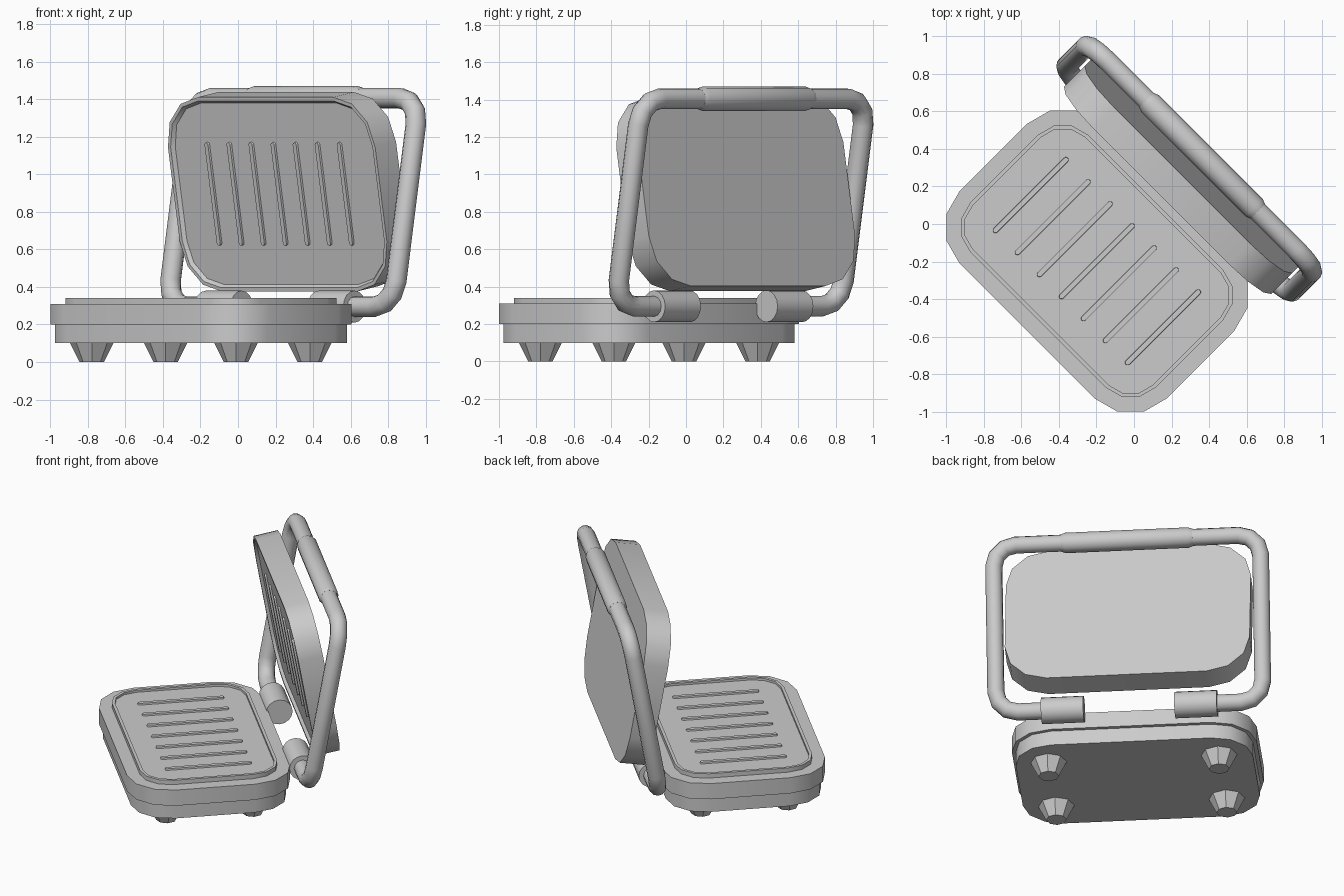
import bpy, bmesh, math
from mathutils import Matrix, Vector

if "Cube" in bpy.data.objects:
    bpy.data.objects.remove(bpy.data.objects["Cube"])

# Local frame: x = long side, y = towards the hinge. Whole model is turned -45 degrees.
TURN = Matrix.Rotation(math.radians(-45), 4, 'Z')
LEAN = math.radians(10)
HX, HY, R = 0.78, 0.525, 0.27      # half sizes and corner radius of the slabs
BASE_Y = -0.28
HINGE_Y, HINGE_Z = 0.318, 0.295


def finish(ob, matrix=Matrix()):
    ob.data.transform(TURN @ matrix)
    bpy.ops.object.select_all(action='DESELECT')
    ob.select_set(True)
    bpy.context.view_layer.objects.active = ob
    bpy.ops.object.shade_smooth_by_angle(angle=math.radians(32))
    return ob


def from_bmesh(name, bm, matrix=Matrix()):
    bmesh.ops.recalc_face_normals(bm, faces=bm.faces)
    me = bpy.data.meshes.new(name)
    bm.to_mesh(me)
    bm.free()
    ob = bpy.data.objects.new(name, me)
    bpy.context.collection.objects.link(ob)
    return finish(ob, matrix)


def rounded_rect(hx, hy, r, seg=3):
    pts = []
    for i, (sx, sy) in enumerate(((1, 1), (-1, 1), (-1, -1), (1, -1))):
        for k in range(seg + 1):
            a = math.radians(90 * (i + k / seg))
            pts.append((sx * (hx - r) + r * math.cos(a), sy * (hy - r) + r * math.sin(a)))
    return pts


def add_stack(bm, rings):
    """Skin a list of rings [(points, z), ...] and cap both ends."""
    loops = [[bm.verts.new((x, y, z)) for x, y in pts] for pts, z in rings]
    for a, b in zip(loops, loops[1:]):
        n = len(a)
        for i in range(n):
            bm.faces.new((a[i], a[(i + 1) % n], b[(i + 1) % n], b[i]))
    bm.faces.new(loops[0][::-1])
    bm.faces.new(loops[-1])


def slab(name, profile, matrix):
    bm = bmesh.new()
    add_stack(bm, [(rounded_rect(HX - d, HY - d, R - d), z) for d, z in profile])
    return from_bmesh(name, bm, matrix)


def ridges(name, z0, z1, matrix):
    bm = bmesh.new()
    for i in range(-3, 4):
        cx = i * 0.166
        rings = []
        for w, z in ((0.015, z0), (0.013, z1)):
            rings.append(([(x + cx, y) for x, y in rounded_rect(w, 0.265 + w, w * 0.98)], z))
        add_stack(bm, rings)
    return from_bmesh(name, bm, matrix)


def tube(name, pts, radii, depth):
    cu = bpy.data.curves.new(name, 'CURVE')
    cu.dimensions = '3D'
    cu.bevel_depth = depth
    cu.bevel_resolution = 4
    cu.use_fill_caps = True
    sp = cu.splines.new('POLY')
    sp.points.add(len(pts) - 1)
    for p, co, r in zip(sp.points, pts, radii):
        p.co = (*co, 1)
        p.radius = r
    ob = bpy.data.objects.new(name, cu)
    bpy.context.collection.objects.link(ob)
    bpy.ops.object.select_all(action='DESELECT')
    ob.select_set(True)
    bpy.context.view_layer.objects.active = ob
    bpy.ops.object.convert(target='MESH')
    return finish(bpy.context.view_layer.objects.active)


# Base: lower shell, upper shell with raised rim, cooking ridges
at_base = Matrix.Translation((0, BASE_Y, 0))
slab("lower_shell", [(0.025, 0.10), (0.025, 0.20)], at_base)
slab("upper_shell", [(0, 0.20), (0, 0.31), (0.083, 0.31), (0.083, 0.34),
                     (0.103, 0.34), (0.103, 0.325)], at_base)
ridges("base_ridges", 0.32, 0.336, at_base)

# Lid: same outline, leaning forward, with recessed plate and ridges
at_lid = Matrix.Translation((0, 0.297, 0.893)) @ Matrix.Rotation(math.pi / 2 + LEAN, 4, 'X')
slab("lid", [(0, -0.16), (0, 0), (0.02, 0), (0.035, -0.02)], at_lid)
ridges("lid_ridges", -0.025, -0.008, at_lid)

# Feet: tapered eight-sided studs
for sx in (-1, 1):
    for sy in (-1, 1):
        bm = bmesh.new()
        bmesh.ops.create_cone(bm, cap_ends=True, segments=8, radius1=0.065, radius2=0.115,
                              depth=0.1)
        from_bmesh("foot", bm, Matrix.Translation((sx * 0.543, BASE_Y + sy * 0.278, 0.05)))

# Hinge barrels
for s in (-1, 1):
    bm = bmesh.new()
    bmesh.ops.create_cone(bm, cap_ends=True, segments=16, radius1=0.085, radius2=0.085,
                          depth=0.27)
    from_bmesh("hinge_barrel", bm, Matrix.Translation((s * 0.425, HINGE_Y, HINGE_Z))
               @ Matrix.Rotation(math.pi / 2, 4, 'Y'))


# Handle: bent tube in a plane leaning back from the hinge
def on_plane(x, h):
    return (x, HINGE_Y + h * math.sin(LEAN), HINGE_Z + h * math.cos(LEAN))


TOP, AX, BR = 1.127, 0.85, 0.14
half = [(0.5, 0)]
for cz, start in ((BR, -90), (TOP - BR, 0)):
    for k in range(4):
        a = math.radians(start + 30 * k)
        half.append((AX - BR + BR * math.cos(a), cz + BR * math.sin(a)))
path = [on_plane(x, h) for x, h in half] + [on_plane(-x, h) for x, h in half[::-1]]
tube("handle", path, [1] * len(path), 0.055)

# Grip sleeve on the top bar
grip_x = (-0.42, -0.39, 0.39, 0.42)
tube("grip", [on_plane(x, TOP) for x in grip_x], (0.84, 1, 1, 0.84), 0.065)
